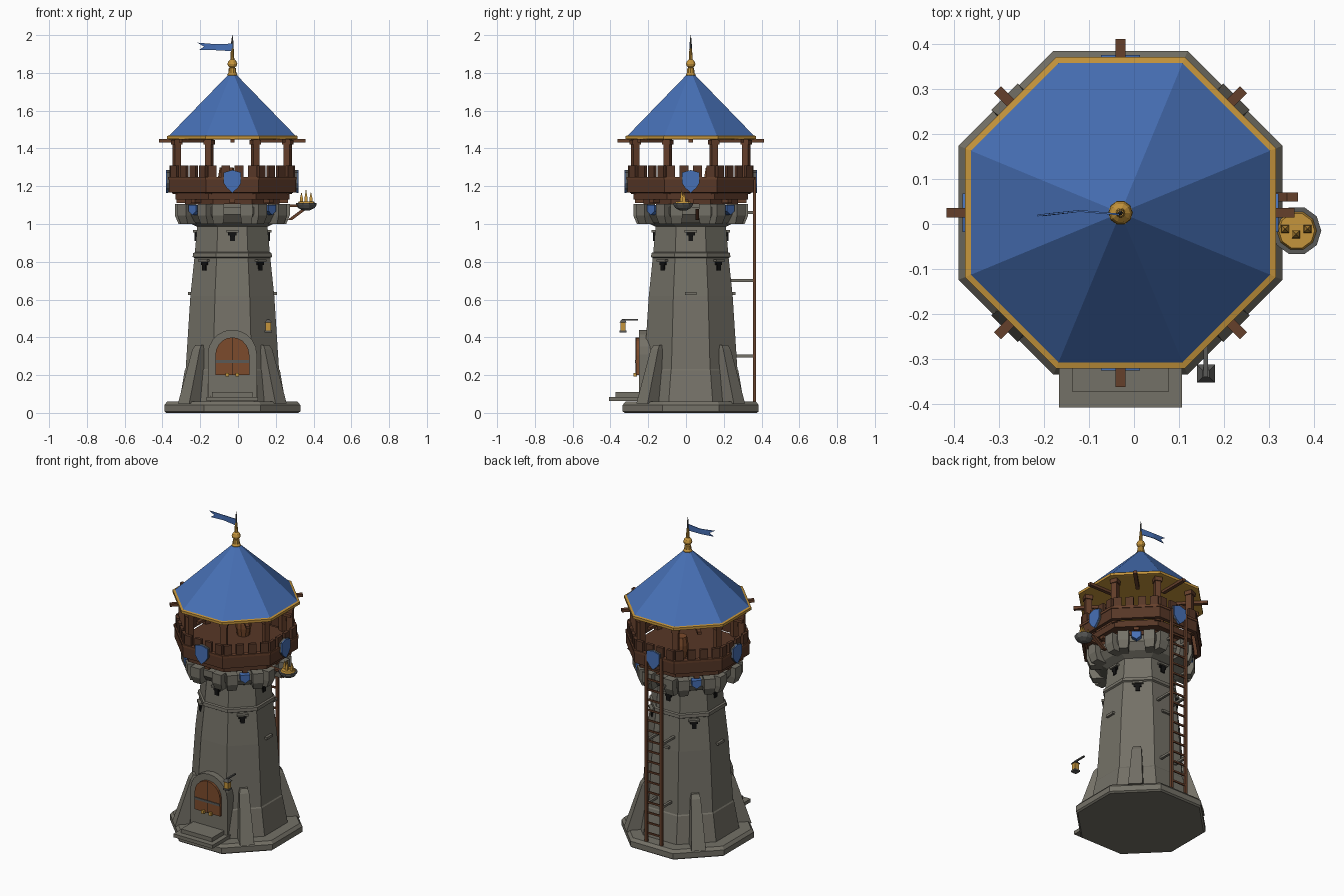
import bpy, bmesh, math
from mathutils import Matrix, Vector

if "Cube" in bpy.data.objects:
    bpy.data.objects.remove(bpy.data.objects["Cube"])

CX, CY = -0.03, 0.025          # tower axis
K = 1 / math.cos(math.pi / 8)  # apothem -> corner radius
AXIS = Matrix.Translation((CX, CY, 0))


def material(name, rgb):
    m = bpy.data.materials.new(name)
    m.diffuse_color = (*rgb, 1)
    m.use_nodes = True
    m.node_tree.nodes["Principled BSDF"].inputs["Base Color"].default_value = m.diffuse_color
    return m


STONE = material("stone", (0.175, 0.165, 0.135))
WOOD = material("brown wood", (0.13, 0.05, 0.024))
DARKWOOD = material("dark wood", (0.095, 0.038, 0.02))
DOORWOOD = material("door wood", (0.20, 0.07, 0.025))
BLUE = material("roof blue", (0.062, 0.16, 0.46))
GOLD = material("gold", (0.56, 0.30, 0.045))
IRON = material("iron", (0.10, 0.10, 0.095))
BLACK = material("black", (0.006, 0.006, 0.006))


class Part:
    """Collects pieces given as (sideways, outward, up), turned by an angle round the tower."""
    def __init__(self, name, mat):
        self.name, self.mat, self.bm = name, mat, bmesh.new()

    def loft(self, rings, deg=0, closed=False, base=AXIS):
        mx = base @ Matrix.Rotation(math.radians(deg), 4, 'Z')
        vs = [[self.bm.verts.new(mx @ Vector((t, -r, z))) for t, r, z in ring] for ring in rings]
        n, m = len(vs[0]), len(vs)
        for i in range(m if closed else m - 1):
            a, b = vs[i], vs[(i + 1) % m]
            for j in range(n):
                k = (j + 1) % n
                self.bm.faces.new((a[j], a[k], b[k], b[j]))
        if not closed:
            self.bm.faces.new(vs[0][::-1])
            self.bm.faces.new(vs[-1])
        return self

    def taper(self, w0, r0, r1, z0, w1, q0, q1, z1, deg=0, t=0):
        def ring(w, a, b, z):
            return [(t - w, a, z), (t + w, a, z), (t + w, b, z), (t - w, b, z)]
        return self.loft([ring(w0, r0, r1, z0), ring(w1, q0, q1, z1)], deg)

    def box(self, w, r0, r1, z0, z1, deg=0, t=0):
        return self.taper(w, r0, r1, z0, w, r0, r1, z1, deg, t)

    def plate(self, poly, r0, r1, deg=0):
        return self.loft([[(t, r, z) for t, z in poly] for r in (r0, r1)], deg)

    def lathe(self, prof, n=8, closed=False, base=AXIS):
        k = 1 / math.cos(math.pi / n)
        ang = [(i + 0.5) * 2 * math.pi / n for i in range(n)]
        return self.loft([[(k * a * math.sin(q), k * a * math.cos(q), z) for q in ang]
                          for a, z in prof], 0, closed, base)

    def done(self):
        bmesh.ops.recalc_face_normals(self.bm, faces=self.bm.faces)
        me = bpy.data.meshes.new(self.name)
        self.bm.to_mesh(me)
        self.bm.free()
        me.materials.append(self.mat)
        ob = bpy.data.objects.new(self.name, me)
        bpy.context.collection.objects.link(ob)


FACES = [i * 45 for i in range(8)]
CARD, DIAG = FACES[::2], FACES[1::2]

# stone plinth, shaft and bands
Part("plinth", STONE).lathe([(.35, 0), (.36, .008), (.36, .042), (.345, .06)]).done()
Part("shaft", STONE).lathe([(.282, .05), (.252, .225), (.247, .232), (.222, .62), (.2, .83), (.185, 1.0), (.185, 1.12)]).done()
Part("shaft_band", STONE).lathe([(.2, .82), (.21, .826), (.208, .846), (.195, .852)]).done()

# buttresses on the diagonal faces
p = Part("buttresses", STONE)
for d in DIAG:
    p.taper(.042, .2, .365, .05, .028, .18, .272, .335, d)
    p.taper(.028, .18, .272, .335, .022, .18, .255, .36, d)
p.done()

# small projecting stones on the shaft
p = Part("ledge_stones", STONE)
for d in (90, 180, 270):
    p.box(.03, .19, .236, .625, .64, d)
p.done()

# stone crown: flared ring with two corbel teeth on each face
Part("crown_ring", STONE).lathe([(.185, .985), (.235, 1.01), (.268, 1.05), (.268, 1.09), (.18, 1.09)]).done()
p = Part("crown_corbels", STONE)
for d in FACES:
    for s in (-1, 1):
        p.taper(.026, .17, .285, 1.0, .032, .2, .304, 1.045, d, s * .075)
        p.taper(.032, .2, .304, 1.045, .032, .225, .304, 1.105, d, s * .075)
p.done()
p = Part("crown_badges", BLUE)
for d in DIAG:
    p.plate([(-.028, 1.1), (.028, 1.1), (.028, 1.068), (0, 1.048), (-.028, 1.068)], .26, .3, d)
p.done()

# arrow slits: high on the cardinal faces, lower on the diagonals
slit, lintel = Part("arrow_slits", BLACK), Part("slit_lintels", STONE)
for d in FACES:
    z, r = (.91, .193) if d in CARD else (.755, .2085)
    slit.box(.013, r - .03, r + .006, z, z + .045, d)
    slit.box(.022, r - .03, r + .005, z + .028, z + .045, d)
    lintel.box(.032, r - .03, r + .015, z + .046, z + .058, d)
slit.done()
lintel.done()


# doorway on the front
def arch(w, z0, spring, top):
    pts = [(w * math.cos(i * math.pi / 10), spring + (top - spring) * math.sin(i * math.pi / 10)) for i in range(11)]
    return [(w, z0)] + pts + [(-w, z0)]


Part("door_surround", STONE).plate(arch(.13, .08, .31, .44), .18, .275).done()
Part("door", DOORWOOD).plate(arch(.09, .2, .305, .4), .26, .29).done()
Part("door_band", IRON).box(.088, .28, .294, .265, .279).done()
Part("door_gap", BLACK).box(.002, .28, .2915, .2, .398).done()
p = Part("door_knobs", GOLD)
for s in (-1, 1):
    p.box(.009, .285, .302, .192, .212, 0, s * .026)
p.done()
Part("steps", STONE).box(.137, .25, .433, .063, .085).box(.108, .25, .397, .085, .11).done()

# wooden gallery
Part("gallery_floor", DARKWOOD).lathe([(.25, 1.105), (.25, 1.13), (.302, 1.13), (.302, 1.17)]).done()
Part("gallery_wall", DARKWOOD).lathe([(.318, 1.165), (.336, 1.168), (.336, 1.245), (.314, 1.245)], closed=True).done()
Part("gallery_rail", WOOD).lathe([(.31, 1.235), (.34, 1.235), (.34, 1.25), (.31, 1.25)], closed=True).done()
p = Part("gallery_planks", DARKWOOD)
for d in FACES:
    for i in range(4):
        p.box(.023, .314, .333, 1.24, 1.31, d, (i - 1.5) * .071)
p.done()
p = Part("floor_beams", WOOD)
for d in FACES:
    p.box(.015, .15, .295, 1.112, 1.132, d)
p.done()

# posts at the corners, eave beams at the faces
p = Part("posts", WOOD)
for d in FACES:
    p.box(.017, .3, .336, 1.16, 1.45, d + 22.5)
    p.box(.023, .294, .342, 1.42, 1.445, d + 22.5)
p.done()
p = Part("eave_beams", WOOD)
for d in FACES:
    p.box(.011, .2, .387, 1.432, 1.45, d)
p.done()

# shields on the cardinal faces, with iron backing
shape = [(-1, 1.272), (0, 1.285), (1, 1.272), (1, 1.215), (.65, 1.19), (0, 1.165), (-.65, 1.19), (-1, 1.215)]
p, q = Part("shields", BLUE), Part("shield_backs", IRON)
for d in CARD:
    p.plate([(t * .043, z) for t, z in shape], .34, .351, d)
    q.plate([(t * .046, z + .001) for t, z in shape], .33, .345, d)
p.done()
q.done()

# barrel inside the gallery
Part("barrel", DOORWOOD).lathe([(.035, 1.17), (.043, 1.22), (.043, 1.25), (.035, 1.3)], 10,
                               base=Matrix.Translation((-.06, .14, 0))).done()

# roof
Part("roof", BLUE).lathe([(.338, 1.464), (.012, 1.8)]).done()
Part("roof_rim", GOLD).lathe([(.335, 1.448), (.346, 1.45), (.346, 1.466), (.33, 1.47)]).done()

# finial, pole and pennant
Part("finial", GOLD).lathe([(.024, 1.78), (.026, 1.79), (.02, 1.8), (.018, 1.825), (.012, 1.828), (.022, 1.837),
                            (.025, 1.848), (.02, 1.862), (.01, 1.872), (.007, 1.93)], 10).done()
Part("flag_pole", IRON).lathe([(.005, 1.86), (.005, 1.965), (.001, 2.0)], 6).done()
p = Part("pennant", BLUE)
for side in (0, 1):
    top = [(0, .004, 1.955), (-.09, -.004, 1.952), (-.185, .006, 1.96)]
    low = [(0, .004, 1.915), (-.09, -.004, 1.92), (-.175, .006, 1.922)]
    mid = [(0, .004, 1.935), (-.09, -.004, 1.936), (-.15, .002, 1.939)]
    for a, b in ((top, mid), (mid, low)):
        for i in range(2):
            quad = [a[i], a[i + 1], b[i + 1], b[i]]
            if side == 0:
                p.loft([[(t, r + o, z) for t, r, z in quad] for o in (-.002, .002)])
p.done()

# ladder on the back with stone braces
p = Part("ladder", WOOD)
for s in (-1, 1):
    p.box(.009, .33, .346, .06, 1.25, 180, s * .052)
for i in range(18):
    p.box(.05, .334, .342, .11 + i * .065, .121 + i * .065, 180)
p.done()
p = Part("ladder_braces", STONE)
for z in (.3, .7, 1.06):
    for s in (-1, 1):
        p.box(.008, .18, .336, z - .006, z + .008, 180, s * .052)
p.done()

# lantern on the right of the door
L = Matrix.Translation((.16, -.333, 0))
Part("lantern_glass", GOLD).lathe([(.014, .435), (.014, .48)], 4, base=L).done()
Part("lantern_caps", IRON).lathe([(.019, .425), (.019, .435)], 4, base=L).lathe(
    [(.02, .478), (.008, .494)], 4, base=L).done()
Part("lantern_arm", IRON).box(.005, .28, .365, .49, .498, 0, .19).done()

# brazier on the right side
B = Matrix.Translation((.362, -.015, 0))
Part("brazier_bowl", IRON).lathe([(.018, 1.072), (.042, 1.085), (.052, 1.102), (.052, 1.11), (.042, 1.11)], 10, base=B).done()
Part("brazier_embers", GOLD).lathe([(.044, 1.105), (.038, 1.12)], 10, base=B).done()
p = Part("brazier_flames", GOLD)
for x, y, h in ((-.026, .004, 1.165), (-.002, -.008, 1.182), (.024, .004, 1.168)):
    p.lathe([(.009, 1.115), (.008, 1.135), (.001, h)], 4, base=B @ Matrix.Translation((x, y, 0)))
p.done()
Part("brazier_arm", WOOD).taper(.01, .29, .315, 1.02, .01, .37, .395, 1.08, 90, -.035 + .07).box(
    .01, .26, .35, 1.09, 1.104, 90, -.04).done()
